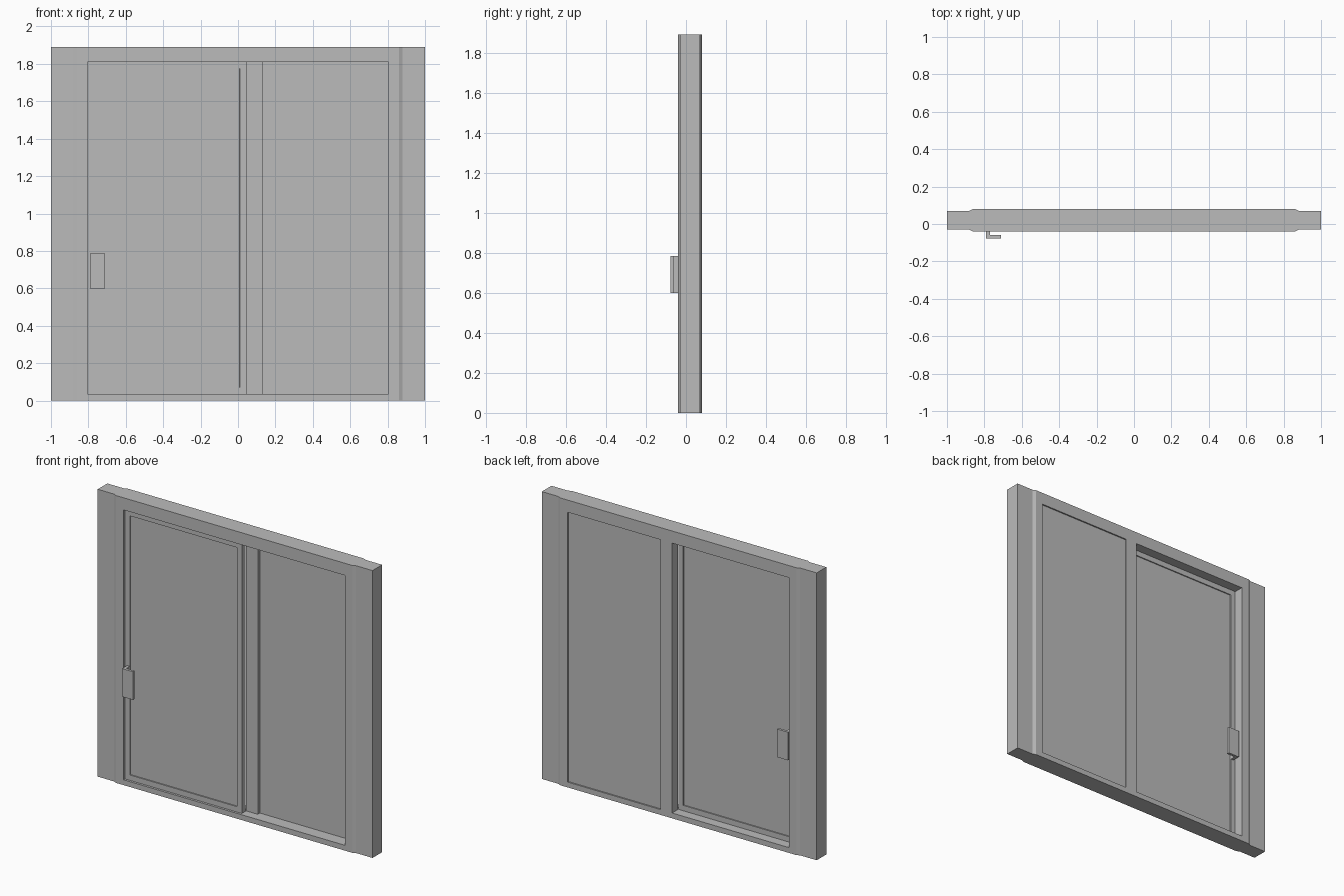
import bpy
import bmesh

old = bpy.data.objects.get("Cube")
if old:
    bpy.data.objects.remove(old, do_unlink=True)

grey = bpy.data.materials.new("plain_grey")
grey.use_nodes = True
GREY = (0.5, 0.5, 0.5, 1)
grey.diffuse_color = GREY
grey.node_tree.nodes["Principled BSDF"].inputs["Base Color"].default_value = GREY

BOTTOM, TOP, SIDE = 0.035, 1.81, 0.805


def finish(name, bm):
    bmesh.ops.recalc_face_normals(bm, faces=bm.faces)
    mesh = bpy.data.meshes.new(name)
    bm.to_mesh(mesh)
    bm.free()
    mesh.materials.append(grey)
    obj = bpy.data.objects.new(name, mesh)
    bpy.context.collection.objects.link(obj)
    return obj


def prism(plan, z0, z1):
    """Extrude a plan outline (x, y) from z0 up to z1."""
    bm = bmesh.new()
    face = bm.faces.new([bm.verts.new((x, y, z0)) for x, y in plan])
    up = bmesh.ops.extrude_face_region(bm, geom=[face])["geom"]
    bmesh.ops.translate(bm, vec=(0, 0, z1 - z0),
                        verts=[v for v in up if isinstance(v, bmesh.types.BMVert)])
    bmesh.ops.recalc_face_normals(bm, faces=bm.faces)
    return bm


def box(x0, x1, y0, y1, z0, z1):
    return prism([(x0, y0), (x1, y0), (x1, y1), (x0, y1)], z0, z1)


# Frame: stepped plan with thinner side flanges
front = [(-1, -0.03), (-0.88, -0.03), (-0.86, -0.04)]
front += [(-x, y) for x, y in reversed(front)]
back = [(x, 0.04 - y) for x, y in reversed(front)]
frame = finish("door_frame", prism(front + back, 0, 1.89))

# Opening: a full-width front track, with the centre post left standing behind
opening = [(-SIDE, -0.2), (SIDE, -0.2), (SIDE, 0.2), (0.13, 0.2), (0.13, 0.02),
           (0.045, 0.02), (0.045, 0.2), (-SIDE, 0.2)]
cutter = finish("opening_cutter", prism(opening, BOTTOM, TOP))
cutter.hide_render = True
cut = frame.modifiers.new("opening", 'BOOLEAN')
cut.operation = 'DIFFERENCE'
cut.solver = 'EXACT'
cut.object = cutter
bpy.context.view_layer.objects.active = frame
bpy.ops.object.modifier_apply(modifier=cut.name)
bpy.data.objects.remove(cutter, do_unlink=True)

# Sliding panel with a shallow sunk pane on both sides
bm = box(-SIDE, 0.045, -0.025, 0.016, BOTTOM, TOP)
for side in (-1, 1):
    bm.normal_update()
    pane = max(bm.faces, key=lambda f: (round(f.normal.y * side, 3), f.calc_area()))
    bmesh.ops.inset_region(bm, faces=[pane], thickness=0.05)
    bmesh.ops.inset_region(bm, faces=[pane], thickness=0.0005, depth=-0.007)
finish("sliding_panel", bm)

# Fixed pane, nearly flush with the back of the frame
finish("fixed_pane", box(0.13, SIDE, 0.042, 0.071, BOTTOM, TOP))

# L-shaped pull handles on both faces of the sliding panel
for name, face_y, side in (("front_handle", -0.024, -1), ("back_handle", 0.015, 1)):
    hook = [(-0.79, 0), (-0.77, 0), (-0.77, 0.036), (-0.71, 0.036),
            (-0.71, 0.053), (-0.79, 0.053)]
    finish(name, prism([(x, face_y + side * d) for x, d in hook], 0.6, 0.785))
